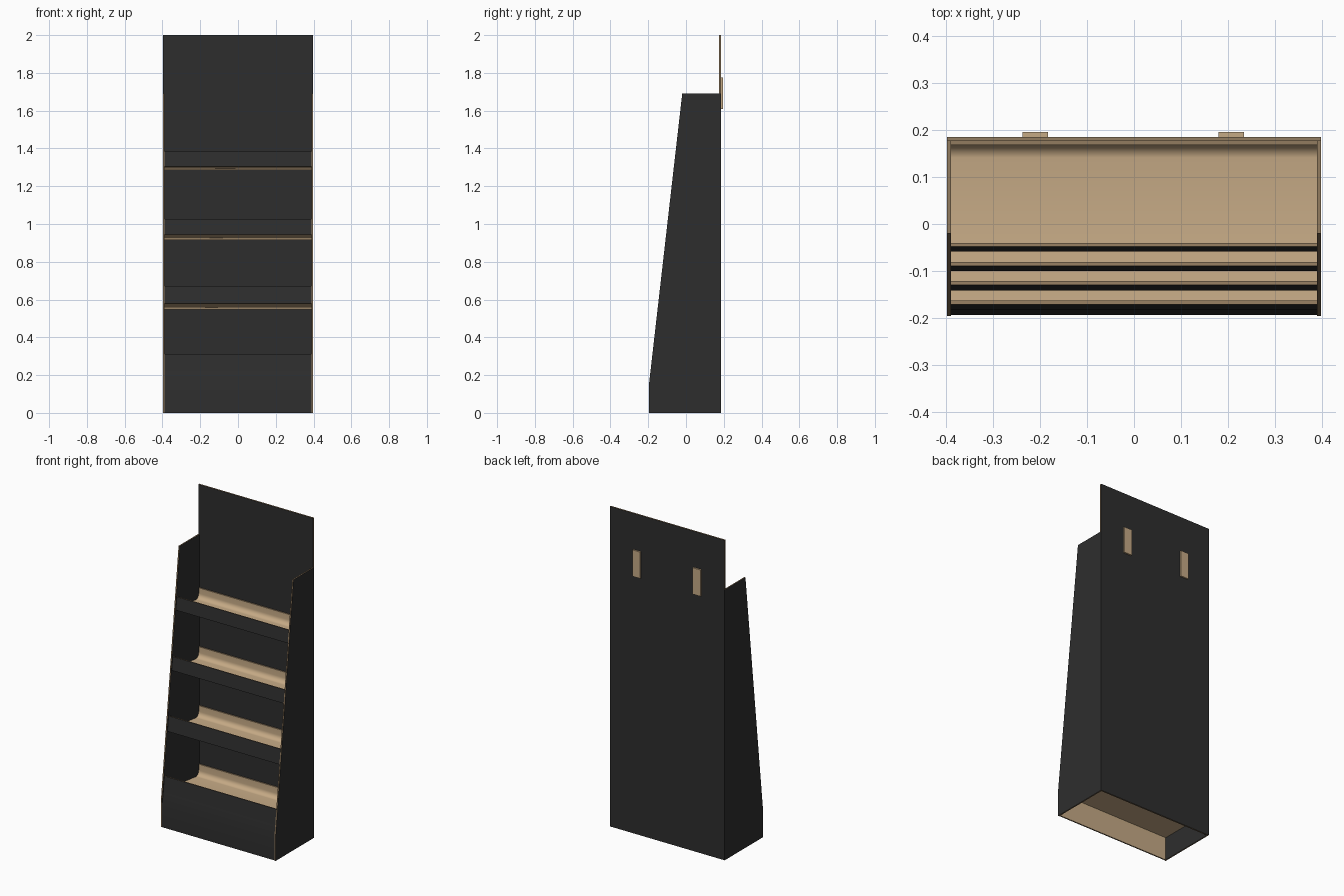
import bpy, bmesh, math
from mathutils import Vector

if "Cube" in bpy.data.objects:
    bpy.data.objects.remove(bpy.data.objects["Cube"])

W = 0.397      # half width of the stand
T = 0.008      # board thickness


def material(name, rgb):
    m = bpy.data.materials.new(name)
    m.diffuse_color = (*rgb, 1.0)
    m.use_nodes = True
    m.node_tree.nodes["Principled BSDF"].inputs["Base Color"].default_value = m.diffuse_color
    return m


MATS = [material("black_print", (0.027, 0.027, 0.027)),
        material("kraft_board", (0.56, 0.40, 0.235)),
        material("cut_edge", (0.29, 0.20, 0.115))]
BLACK, KRAFT, EDGE = 0, 1, 2


def prism(name, profile, x0, x1, rule):
    """Extrude a y-z outline along x; rule(normal, centre) gives each face's colour."""
    bm = bmesh.new()
    a = [bm.verts.new((x0, y, z)) for y, z in profile]
    b = [bm.verts.new((x1, y, z)) for y, z in profile]
    n = len(a)
    bm.faces.new(a)
    bm.faces.new(b[::-1])
    for i in range(n):
        j = (i + 1) % n
        bm.faces.new((a[i], b[i], b[j], a[j]))
    bmesh.ops.recalc_face_normals(bm, faces=bm.faces)
    bm.normal_update()
    for f in bm.faces:
        f.material_index = rule(f.normal, f.calc_center_median())
    me = bpy.data.meshes.new(name)
    bm.to_mesh(me)
    bm.free()
    for m in MATS:
        me.materials.append(m)
    me.shade_smooth()
    me.set_sharp_from_angle(angle=math.radians(30))
    ob = bpy.data.objects.new(name, me)
    bpy.context.collection.objects.link(ob)
    return ob


def thicken(path):
    """Turn an open y-z path into a closed strip, adding thickness on its right."""
    pts = [Vector(p) for p in path]
    off = []
    for i, p in enumerate(pts):
        ns = []
        for u, v in ((i - 1, i), (i, i + 1)):
            if u >= 0 and v < len(pts):
                d = (pts[v] - pts[u]).normalized()
                ns.append(Vector((d.y, -d.x)))
        m = sum(ns, Vector((0, 0))).normalized()
        off.append(p + m * (T / m.dot(ns[0])))
    return [tuple(p) for p in pts + off[::-1]]


def rect(y0, y1, z0, z1):
    return [(y0, z0), (y1, z0), (y1, z1), (y0, z1)]


def lip_y(z):
    """Outer face of the sloping shelf lips."""
    return -0.188 + 0.1144 * (z - 0.16)


# Side panels
side = [(-0.195, 0), (0.18, 0), (0.18, 1.69), (-0.02, 1.69), (-0.195, 0.16)]
for name, x0 in (("left_side_panel", -W), ("right_side_panel", W - T)):
    prism(name, side, x0, x0 + T,
          lambda n, c: BLACK if abs(n.x) > 0.9 or n.y > 0.9 else EDGE)

# Back panel and header card
prism("back_panel", rect(0.176, 0.185, 0, 1.69), -W, W,
      lambda n, c: EDGE if abs(n.z) > 0.9 else BLACK)
prism("header_card", rect(0.176, 0.185, 1.69, 2.0), -W, W,
      lambda n, c: BLACK if abs(n.y) > 0.9 else EDGE)

# Locking tabs behind the header
for name, x in (("left_tab", -0.21), ("right_tab", 0.207)):
    prism(name, rect(0.184, 0.195, 1.61, 1.775), x - 0.027, x + 0.027,
          lambda n, c: KRAFT)

# Plinth: front board folding into the slope, and the deck above it
XI = W - T
front = [(-0.193, 0), (-0.193, 0.15), (lip_y(0.22), 0.22)]
prism("plinth_front", thicken(front), -XI, XI,
      lambda n, c: BLACK if n.y < -0.9 else KRAFT if n.y > 0.9 else EDGE)
prism("plinth_deck", rect(-0.185, 0.176, 0.144, 0.152), -XI, XI,
      lambda n, c: KRAFT)

# Shelf trays: front lip, backward-sloping floor, rounded bend, rear flap
# (lip top, floor front underside, floor rear underside, flap top)
SHELVES = [(0.31, 0.217, 0.180, 0.256), (0.67, 0.578, 0.548, 0.622),
           (1.025, 0.943, 0.916, 0.990), (1.383, 0.304 + 1, 0.286 + 1, 1.358)]


def shelf_rule(n, c):
    if abs(n.x) > 0.9:
        return EDGE
    if n.y < -0.9 and c.y < 0:
        return BLACK
    # short top edges of the lip and flap
    return KRAFT


R = 0.03
for i, (top, zf, zr, flap) in enumerate(SHELVES):
    floor = zr + T
    path = [(lip_y(top) + T, top), (lip_y(zf) + T, zf + T)]
    path += [(0.168 - R + R * math.sin(a), floor + R - R * math.cos(a))
             for a in (math.radians(6 + 14 * k) for k in range(7))]
    path.append((0.168, flap))
    ob = prism(f"shelf_{i + 1}", thicken(path), -XI, XI, shelf_rule)
    for f in ob.data.polygons:      # raw edges on top of lip and flap
        if f.normal.z > 0.9 and (f.center.z > top - 0.01 or f.center.z > flap - 0.005):
            f.material_index = EDGE
